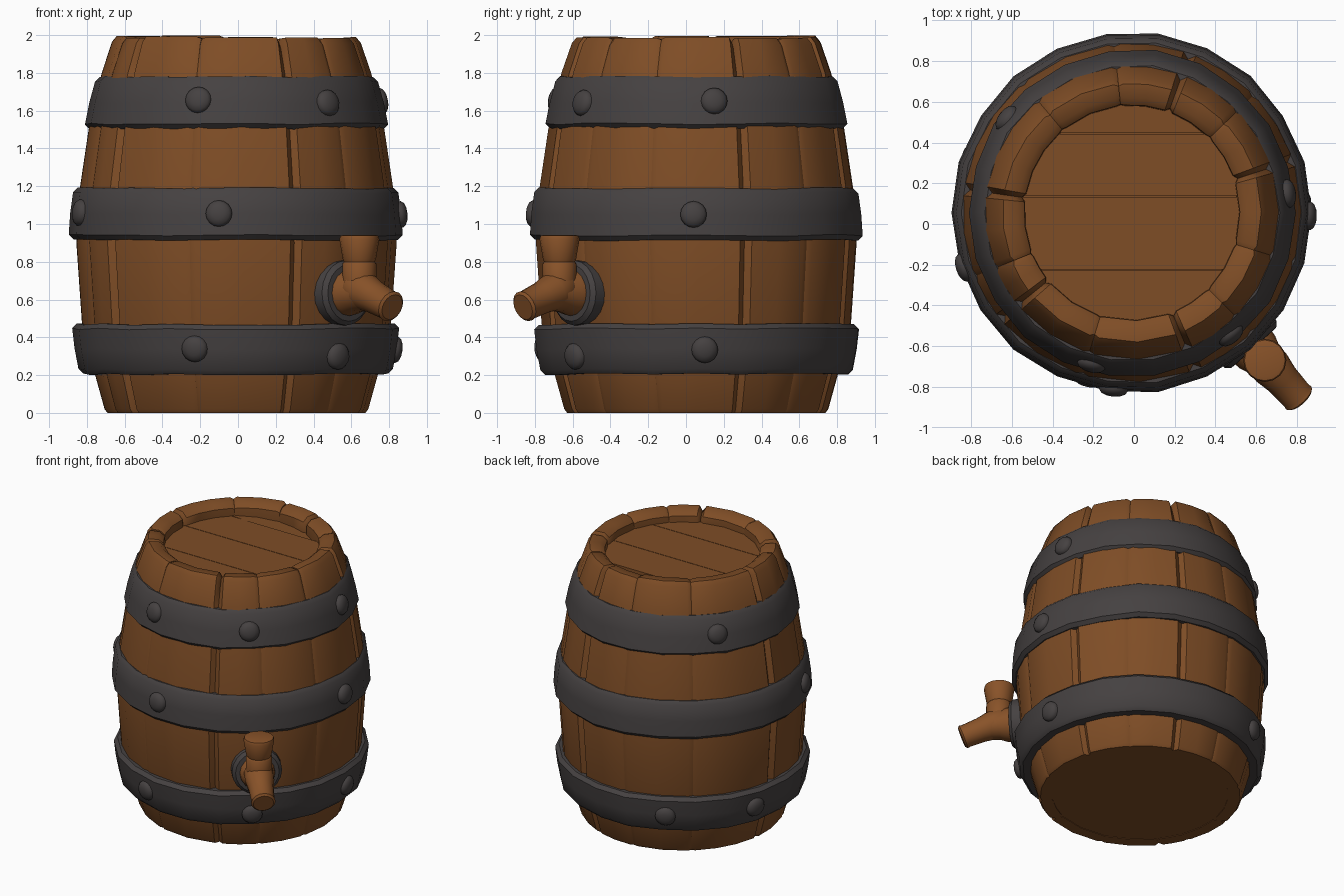
import bpy, bmesh, math, random
from mathutils import Matrix, Vector

random.seed(4)
if "Cube" in bpy.data.objects:
    bpy.data.objects.remove(bpy.data.objects["Cube"])

CENTRE = Vector((-0.01, 0.055, 0))
parts = []


def material(name, colour):
    m = bpy.data.materials.new(name)
    m.use_nodes = True
    m.diffuse_color = (*colour, 1)
    m.node_tree.nodes["Principled BSDF"].inputs["Base Color"].default_value = (*colour, 1)
    return m


WOOD = material("barrel wood", (0.21, 0.074, 0.019))
TAP_WOOD = material("tap wood", (0.25, 0.086, 0.022))
IRON = material("dark iron", (0.06, 0.053, 0.053))


def finish(name, bm, mat, matrix=Matrix()):
    """Turn a bmesh into a named object in the barrel's frame."""
    bmesh.ops.recalc_face_normals(bm, faces=bm.faces)
    me = bpy.data.meshes.new(name)
    bm.to_mesh(me)
    bm.free()
    me.transform(Matrix.Translation(CENTRE) @ matrix)
    me.materials.append(mat)
    ob = bpy.data.objects.new(name, me)
    bpy.context.collection.objects.link(ob)
    parts.append(ob)
    return ob


def lathe(name, profile, sides, mat, matrix=Matrix(), ring=False, wobble=0.0):
    """Spin (radius, height) points; ring joins last to first, otherwise ends are capped."""
    bm = bmesh.new()
    loops = []
    for i in range(sides):
        a = math.tau * i / sides
        dr, dz = random.uniform(-wobble, wobble), random.uniform(-wobble, wobble)
        loops.append([bm.verts.new(((r + dr) * math.cos(a), (r + dr) * math.sin(a), z + dz))
                      for r, z in profile])
    n = len(profile)
    for i in range(sides):
        a, b = loops[i], loops[(i + 1) % sides]
        for j in range(n if ring else n - 1):
            k = (j + 1) % n
            bm.faces.new((a[j], b[j], b[k], a[k]))
    if not ring:
        bm.faces.new([l[0] for l in loops])
        bm.faces.new([l[-1] for l in loops])
    return finish(name, bm, mat, matrix)


def aim(position, direction):
    """Matrix placing local z along a direction."""
    return Matrix.Translation(position) @ Vector(direction).to_track_quat("Z", "Y").to_matrix().to_4x4()


# Staves: bulged slabs whose long edges sink into grooves
OUTER = [(0.685, 0), (0.70, 0.02), (0.75, 0.2), (0.82, 0.47), (0.85, 0.9), (0.83, 1.2),
         (0.785, 1.5), (0.715, 1.8), (0.66, 1.96), (0.635, 1.99)]
INNER = [(0.565, 1.985), (0.53, 1.955), (0.525, 1.86), (0.64, 1.2), (0.6, 0)]


def stave(name, a0, a1, d0, d1):
    bm = bmesh.new()
    steps = max(2, round((a1 - a0) / 16))
    lip = 2.2
    angles = [(a0, d0)]
    angles += [(a0 + lip + (a1 - a0 - 2 * lip) * i / steps, 0) for i in range(steps + 1)]
    angles += [(a1, d1)]
    lift = random.uniform(-0.008, 0.01)
    loops = []
    for deg, d in angles:
        c, s = math.cos(math.radians(deg)), math.sin(math.radians(deg))
        pts = [(r - d, z if z < 1.9 else z + lift - d) for r, z in OUTER]
        pts += [(r + d * 0.6, z + lift - d if z > 1.9 else z) for r, z in INNER]
        loops.append([bm.verts.new((r * c, r * s, z)) for r, z in pts])
    n = len(loops[0])
    for a, b in zip(loops, loops[1:]):
        for j in range(n):
            k = (j + 1) % n
            bm.faces.new((a[j], b[j], b[k], a[k]))
    bm.faces.new(loops[0])
    bm.faces.new(loops[-1])
    finish(name, bm, WOOD)


DEEP, FINE = 0.028, 0.01
seams = [(-68, DEEP), (-45, FINE), (-17, FINE), (18, DEEP), (44, FINE), (70, DEEP), (96, FINE),
         (130, FINE), (172, DEEP), (202, FINE), (219, DEEP), (253, FINE), (292, DEEP)]
for i, ((a0, d0), (a1, d1)) in enumerate(zip(seams, seams[1:])):
    stave(f"stave_{i + 1}", a0, a1, d0, d1)

# Bottom and recessed lid
lathe("bottom_board", [(0.63, 0.004), (0.63, 0.06)], 24, WOOD)
lathe("lid_backing", [(0.56, 1.82), (0.56, 1.85)], 24, WOOD)


def lid_plank(name, y0, y1, slope=0.0):
    bm = bmesh.new()
    R, n = 0.56, 6
    ys = [y0 + (y1 - y0) * i / n for i in range(n + 1)]
    outline = [(math.sqrt(max(R * R - y * y, 0.0001)), y) for y in ys]
    outline += [(-x, y) for x, y in reversed(outline)]
    top = [bm.verts.new((x, y, 1.905 - slope * (x + 0.3))) for x, y in outline]
    low = [bm.verts.new((x, y, 1.84)) for x, y in outline]
    bm.faces.new(top)
    bm.faces.new(low)
    for i in range(len(top)):
        k = (i + 1) % len(top)
        bm.faces.new((top[i], top[k], low[k], low[i]))
    finish(name, bm, WOOD)


cuts = [-0.555, -0.28, 0.08, 0.39, 0.555]
for i, (y0, y1) in enumerate(zip(cuts, cuts[1:])):
    lid_plank(f"lid_plank_{i + 1}", y0 + 0.002, y1 - 0.002, 0.06 if i == 3 else 0.0)


# Iron hoops with domed rivets
def hoop(name, z0, z1, r0, r1, rivets):
    e = 0.025
    slope = (r1 - r0) / (z1 - z0)
    profile = [(r0 - 0.13, z0), (r0 - e, z0), (r0, z0 + e), ((r0 + r1) / 2 + 0.004, (z0 + z1) / 2),
               (r1, z1 - e), (r1 - e, z1), (r1 - 0.09, z1)]
    lathe(name, profile, 22, IRON, ring=True, wobble=0.005)
    for i, (deg, z) in enumerate(rivets):
        a = math.radians(deg)
        out = Vector((math.cos(a), math.sin(a), -slope))
        r = r0 + slope * (z - z0) - 0.008
        dome = [(0.07, -0.02), (0.07, 0.012), (0.058, 0.028), (0.034, 0.038), (0.01, 0.041)]
        lathe(f"{name}_rivet_{i + 1}", dome, 16, IRON,
              aim((r * out.x, r * out.y, z), out))


hoop("top_hoop", 1.505, 1.78, 0.803, 0.75,
     [(-105, 1.655), (-51, 1.64), (7, 1.65), (143, 1.65)])
hoop("middle_hoop", 0.915, 1.19, 0.885, 0.862,
     [(-96, 1.055), (-1, 1.05), (-162, 1.06)])
hoop("bottom_hoop", 0.205, 0.47, 0.832, 0.865,
     [(-105, 0.34), (-50, 0.3), (3, 0.335), (117, 0.33), (161, 0.33)])

# Tap: iron flange, pipe, angled spout and upright handle
a = math.radians(-48)
out = Vector((math.cos(a), math.sin(a), 0))
up = Vector((0, 0, 1))


def at(radius, z):
    return out * radius + up * z


lathe("tap_flange", [(0.172, 0), (0.172, 0.07), (0.15, 0.092), (0.09, 0.095)], 20, IRON,
      aim(at(0.80, 0.635), out))
lathe("tap_pipe", [(0.125, 0), (0.118, 0.06), (0.1, 0.11), (0.096, 0.17), (0.06, 0.2)], 16, TAP_WOOD,
      aim(at(0.86, 0.635), out))
spout = at(1.235, 0.56) - at(0.95, 0.665)
lathe("tap_spout", [(0.06, -0.05), (0.1, 0), (0.1, 0.08), (0.086, 0.16), (0.08, spout.length - 0.03),
                    (0.084, spout.length - 0.012), (0.07, spout.length)], 16, TAP_WOOD,
      aim(at(0.95, 0.665), spout))
lathe("tap_handle", [(0.07, 0.6), (0.09, 0.66), (0.09, 0.79), (0.082, 0.8), (0.088, 0.815),
                     (0.106, 0.92), (0.1, 0.938), (0.08, 0.943)], 16, TAP_WOOD,
      Matrix.Translation(at(0.975, 0)))

# Smooth shading that keeps the crisp edges
bpy.ops.object.select_all(action="DESELECT")
for ob in parts:
    ob.select_set(True)
bpy.context.view_layer.objects.active = parts[0]
bpy.ops.object.shade_smooth_by_angle(angle=math.radians(40))
